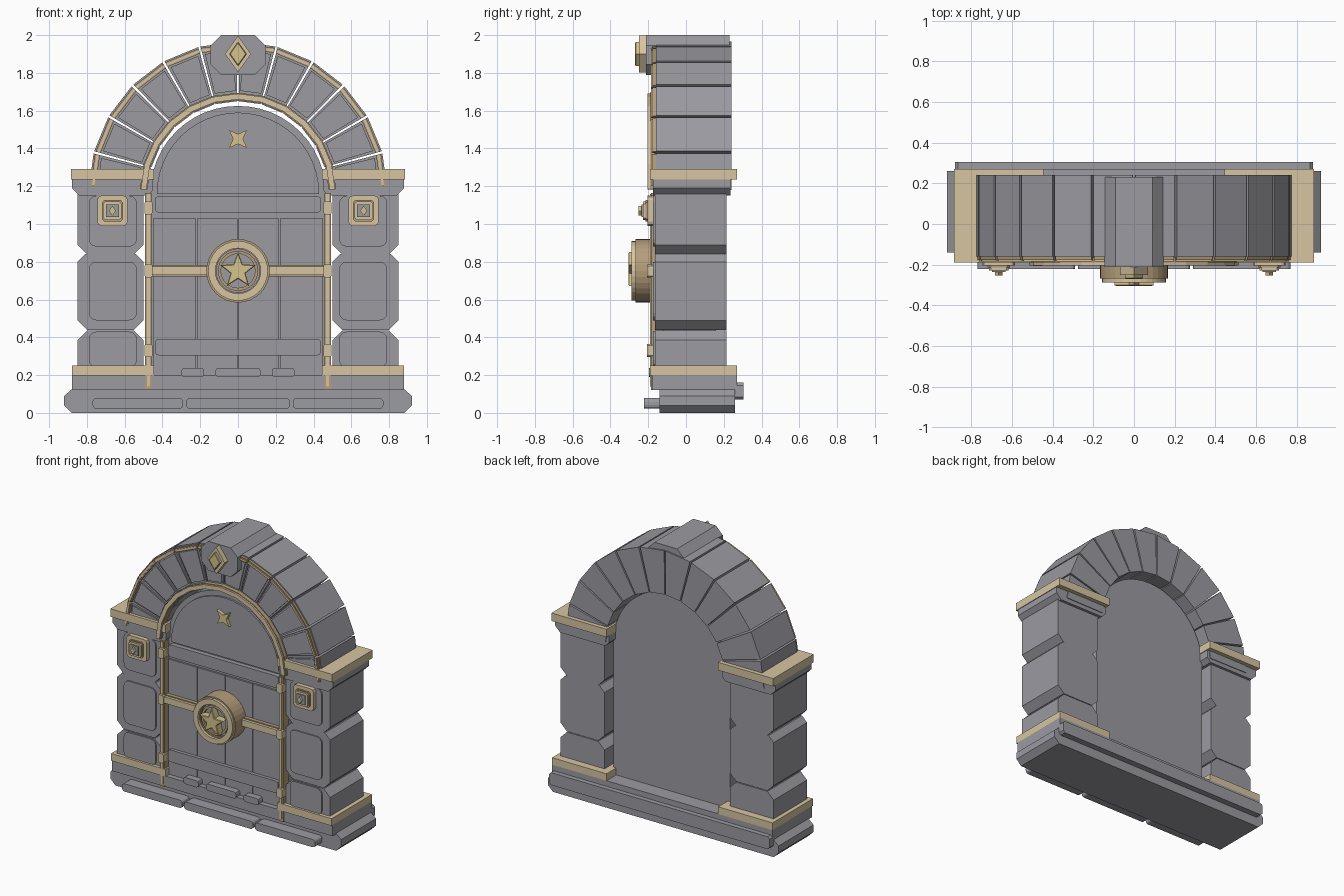
import bpy, bmesh, math
from math import sin, cos, radians, pi

if "Cube" in bpy.data.objects:
    bpy.data.objects.remove(bpy.data.objects["Cube"])


def material(name, rgb):
    m = bpy.data.materials.new(name)
    m.diffuse_color = (*rgb, 1)
    m.use_nodes = True
    m.node_tree.nodes["Principled BSDF"].inputs["Base Color"].default_value = m.diffuse_color
    return m


STONE = material("grey stone", (0.33, 0.325, 0.355))
GOLD = material("pale gold", (0.68, 0.56, 0.36))
BRONZE = material("bronze", (0.46, 0.34, 0.20))
BRIGHT = material("bright gold", (0.66, 0.55, 0.26))
CZ = 1.175  # height of the arch centre
DZ = 1.16   # height of the door arch centre


def prism(name, pts, y0, y1, mat, bevel=0.0):
    """Extrude an x-z outline from front y0 to back y1; bevel shrinks the front rim."""
    bm = bmesh.new()
    front = bm.faces.new([bm.verts.new((x, y0, z)) for x, z in pts])
    out = bmesh.ops.extrude_face_region(bm, geom=[front])
    moved = [v for v in out["geom"] if isinstance(v, bmesh.types.BMVert)]
    bmesh.ops.translate(bm, verts=moved, vec=(0, y1 - y0, 0))
    bmesh.ops.recalc_face_normals(bm, faces=bm.faces)
    if bevel:
        rim = [e for e in bm.edges if all(abs(v.co.y - y0) < 1e-6 for v in e.verts)]
        bmesh.ops.bevel(bm, geom=rim, offset=bevel, segments=1, affect='EDGES')
    me = bpy.data.meshes.new(name)
    bm.to_mesh(me)
    bm.free()
    me.materials.append(mat)
    ob = bpy.data.objects.new(name, me)
    bpy.context.collection.objects.link(ob)
    return ob


def rect(x0, x1, z0, z1, c=0.0, steps=1):
    """Rectangle outline with cut (steps=1) or rounded corners."""
    x0, x1 = min(x0, x1), max(x0, x1)
    if not c:
        return [(x0, z0), (x1, z0), (x1, z1), (x0, z1)]
    pts = []
    for i, (cx, cz) in enumerate([(x1 - c, z1 - c), (x0 + c, z1 - c),
                                  (x0 + c, z0 + c), (x1 - c, z0 + c)]):
        for k in range(steps + 1):
            a = (i + k / steps) * pi / 2
            pts.append((cx + c * cos(a), cz + c * sin(a)))
    return pts


def star(cx, cz, r, inner, n, turn=90):
    return [(cx + (inner if k % 2 else r) * cos(radians(turn) + pi * k / n),
             cz + (inner if k % 2 else r) * sin(radians(turn) + pi * k / n))
            for k in range(2 * n)]


def circle(cx, cz, r, n=32):
    return [(cx + r * cos(2 * pi * k / n), cz + r * sin(2 * pi * k / n)) for k in range(n)]


def wedge(r0, r1, a0, a1, n=1):
    """Arch segment outline; angles in degrees from the vertical."""
    ang = [radians(a0 + (a1 - a0) * k / n) for k in range(n + 1)]
    return ([(r1 * sin(a), CZ + r1 * cos(a)) for a in ang] +
            [(r0 * sin(a), CZ + r0 * cos(a)) for a in reversed(ang)])


def ring(name, cz, r0, r1, y0, y1, mat, n=32):
    """Flat-faced ring facing the front, revolved from four points."""
    prof = [(r0, y0), (r1, y0), (r1, y1), (r0, y1)]
    verts = [(r * cos(2 * pi * k / n), y, cz + r * sin(2 * pi * k / n))
             for k in range(n) for r, y in prof]
    faces = [(4 * k + j, 4 * k + (j + 1) % 4, 4 * ((k + 1) % n) + (j + 1) % 4,
              4 * ((k + 1) % n) + j) for k in range(n) for j in range(4)]
    me = bpy.data.meshes.new(name)
    me.from_pydata(verts, [], faces)
    bm = bmesh.new()
    bm.from_mesh(me)
    bmesh.ops.recalc_face_normals(bm, faces=bm.faces)
    bm.to_mesh(me)
    bm.free()
    me.materials.append(mat)
    bpy.context.collection.objects.link(bpy.data.objects.new(name, me))


# Plinth
prism("plinth_lower", [(-.88, 0), (.88, 0), (.92, .04), (.92, .09), (.88, .125),
                       (-.88, .125), (-.92, .09), (-.92, .04)], -.14, .26, STONE)
prism("plinth_upper", rect(-.88, .88, .12, .2), -.18, .27, STONE)
prism("plinth_back_strip", rect(-.88, .88, .07, .16, .015), .25, .305, STONE)
for x0, x1 in ((-.77, -.29), (-.275, .275), (.29, .77)):
    prism("plinth_front_stone", rect(x0, x1, .022, .078, .02, 3), -.222, -.13, STONE)

# Pillars, mirrored left and right
for s in (-1, 1):
    for z0, z1, lo, hi in ((.2, .435, 0, .05), (.44, .84, .05, .04), (.84, 1.16, .05, 0)):
        pts = [(.50 + lo, z0), (.85 - lo, z0), (.85, z0 + lo), (.85, z1 - hi),
               (.85 - hi, z1), (.50 + hi, z1), (.50, z1 - hi), (.50, z0 + lo)]
        if not lo:
            pts = pts[:2] + pts[3:7]
        elif not hi:
            pts = pts[:4] + [(.50, z1)] + pts[7:]
        prism("pillar_block", [(s * x, z) for x, z in pts], -.165, .215, STONE)
    for z0, z1 in ((.24, .43), (.49, .80), (.88, 1.15)):
        prism("pillar_panel", rect(s * .535, s * .79, z0, z1, .04, 3), -.174, -.15, STONE)
    prism("capital_block", [(s * x, z) for x, z in
          ((.48, 1.15), (.84, 1.15), (.88, 1.19), (.88, 1.24), (.45, 1.24), (.45, 1.18))],
          -.175, .235, STONE)
    prism("capital_band", rect(s * .445, s * .885, 1.235, 1.292), -.19, .27, GOLD)
    prism("pillar_foot_band", rect(s * .445, s * .88, .198, .25), -.19, .27, GOLD)

    # Square ornaments
    c = s * .665
    prism("ornament_plate", rect(c - .08, c + .08, .99, 1.15, .022, 2), -.205, -.16, GOLD)
    prism("ornament_rim", rect(c - .056, c + .056, 1.014, 1.126, .012), -.215, -.2, BRONZE)
    prism("ornament_step", rect(c - .049, c + .049, 1.021, 1.119, .012), -.228, -.2, GOLD)
    prism("ornament_boss", rect(c - .034, c + .034, 1.036, 1.104), -.236, -.22, STONE)
    prism("ornament_stud", star(c, 1.07, .026, .0184, 2), -.252, -.23, BRIGHT)

    # Door jamb strips and clasps
    prism("jamb_strip", rect(s * .457, s * .492, .12, 1.165), -.185, -.12, BRONZE)
    prism("jamb_inlay", rect(s * .466, s * .482, .14, 1.16), -.19, -.18, GOLD)
    for z in (.33, .752, 1.085):
        prism("jamb_clasp", rect(s * .452, s * .496, z - .034, z + .034, .008),
              -.206, -.13, GOLD)

# Arch stones with their outer trim
for k in range(-6, 6):
    a0, a1 = k * 15 + .45, k * 15 + 14.55
    prism("arch_stone", wedge(.475, .79, a0, a1), -.16, .24, STONE)
    prism("arch_stone_panel", wedge(.53, .745, a0 + 1, a1 - 1), -.168, -.15, STONE)
    lo, hi = max(a0, -88), min(a1, 88)
    prism("arch_outer_trim", wedge(.755, .782, lo, hi), -.178, -.15, BRONZE)
    prism("arch_outer_trim_inlay", wedge(.762, .774, lo, hi), -.184, -.17, GOLD)
prism("arch_inner_trim_edge", wedge(.48, .52, -89, 89, 12), -.19, -.15, BRONZE)
prism("arch_inner_trim", wedge(.485, .515, -89, 89, 12), -.203, -.18, GOLD)

# Keystone with diamond
prism("keystone", rect(-.145, .145, 1.79, 2.0, .055), -.212, .23, STONE)
prism("diamond_frame", star(0, 1.9, .097, .0686, 2), -.25, -.2, GOLD)
prism("diamond_gem", star(0, 1.9, .064, .0453, 2), -.27, -.24, BRIGHT, .004)

# Door slab and tympanum
def half_disc(r):
    return [(r * cos(pi * k / 24), DZ + r * sin(pi * k / 24)) for k in range(25)]


prism("door_slab", [(-.465, .19), (.465, .19)] + half_disc(.465), -.135, .16, STONE)
prism("tympanum_panel", half_disc(.43), -.148, -.13, STONE)
prism("tympanum_star", star(0, 1.45, .068, .026, 4, 45), -.172, -.14, BRIGHT)

# Door planks and rails
for x0, x1 in ((-.45, -.222), (-.218, -.002), (.002, .218), (.222, .45)):
    prism("door_plank", rect(x0, x1, .2, 1.03), -.148, -.13, STONE)
prism("door_top_rail", rect(-.44, .44, 1.06, 1.148, .02, 2), -.168, -.13, STONE)
prism("door_bottom_rail", rect(-.44, .44, .305, .392, .02, 2), -.172, -.13, STONE)
prism("door_sill", rect(-.455, .455, .13, .2), -.185, -.12, STONE)
for x0, x1 in ((-.3, -.18), (-.12, .12), (.18, .3)):
    prism("door_step", rect(x0, x1, .19, .238, .016, 2), -.195, -.13, STONE)
prism("door_band_edge", rect(-.46, .46, .722, .782), -.175, -.13, BRONZE)
prism("door_band", rect(-.46, .46, .729, .775), -.195, -.16, GOLD)

# Central wheel lock
WZ = .752
ring("wheel_outer", WZ, .115, .168, -.268, -.14, BRONZE)
ring("wheel_face", WZ, .12, .158, -.288, -.26, GOLD)
prism("wheel_disc", circle(0, WZ, .12), -.252, -.14, STONE)
ring("wheel_inner_ring", WZ, .09, .106, -.268, -.25, BRONZE)
prism("wheel_star", star(0, WZ, .1, .042, 5), -.305, -.25, BRIGHT, .004)
